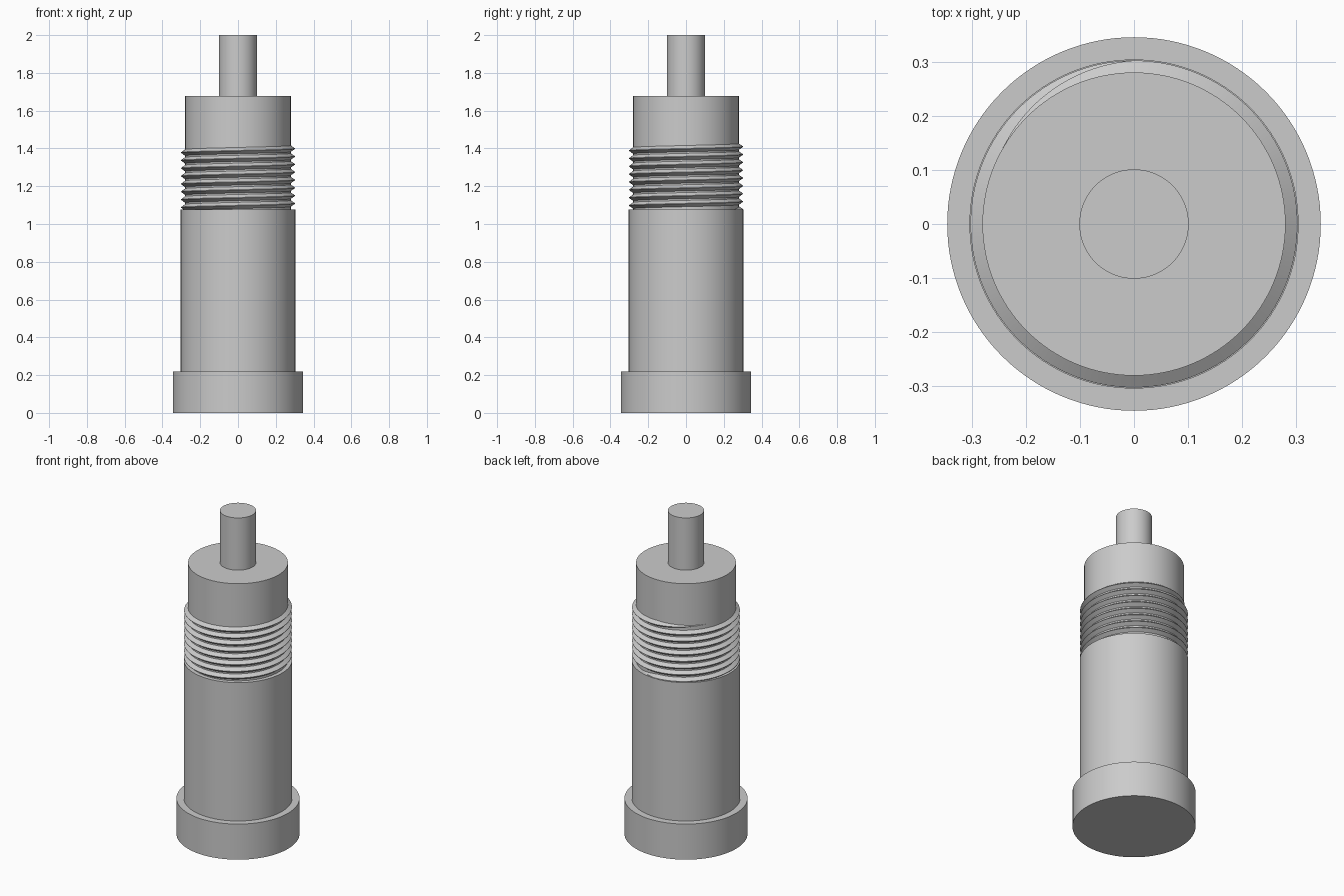
import bpy, bmesh
from math import cos, sin, radians

if "Cube" in bpy.data.objects:
    bpy.data.objects.remove(bpy.data.objects["Cube"], do_unlink=True)

# Single grey finish
grey = bpy.data.materials.new("plain grey")
grey.use_nodes = True
colour = (0.6, 0.6, 0.6, 1)
grey.diffuse_color = colour
grey.node_tree.nodes["Principled BSDF"].inputs["Base Color"].default_value = colour


def finish(obj, angle):
    obj.data.materials.append(grey)
    bpy.ops.object.select_all(action="DESELECT")
    obj.select_set(True)
    bpy.context.view_layer.objects.active = obj
    bpy.ops.object.shade_smooth_by_angle(angle=radians(angle))


def cylinder(name, radius, bottom, top):
    bpy.ops.mesh.primitive_cylinder_add(
        vertices=128, radius=radius, depth=top - bottom,
        location=(0, 0, (bottom + top) / 2))
    obj = bpy.context.object
    obj.name = name
    finish(obj, 30)


# Stepped round body
cylinder("base_flange", 0.345, 0, 0.22)
cylinder("main_barrel", 0.304, 0.22, 1.076)
cylinder("neck", 0.28, 1.076, 1.677)
cylinder("top_pin", 0.101, 1.677, 2)


def thread(name, root, crest, base_z, pitch, start, end, fade_in, fade_out):
    """Right-handed V ridge swept up a helix, tapering into the neck at its ends."""
    bm = bmesh.new()
    rings = []
    for deg in range(start, end + 1, 3):
        scale = max(0.02, min(1, (deg - start) / fade_in, (end - deg) / fade_out))
        z = base_z + pitch * deg / 360
        half = pitch * 0.47 * scale
        sunk = root - 0.004
        tip = root + (crest - root) * scale
        a = radians(deg)
        section = ((sunk, -half), (tip, -half * 0.06), (tip, half * 0.06), (sunk, half))
        rings.append([bm.verts.new((r * cos(a), r * sin(a), z + dz)) for r, dz in section])
    for lower, upper in zip(rings, rings[1:]):
        for i in range(4):
            j = (i + 1) % 4
            bm.faces.new((lower[i], upper[i], upper[j], lower[j]))
    bm.faces.new(rings[0])
    bm.faces.new(rings[-1])
    bmesh.ops.recalc_face_normals(bm, faces=bm.faces)
    mesh = bpy.data.meshes.new(name)
    bm.to_mesh(mesh)
    bm.free()
    obj = bpy.data.objects.new(name, mesh)
    bpy.context.collection.objects.link(obj)
    finish(obj, 25)


# Screw thread around the neck
thread("screw_thread", 0.28, 0.302, 1.067, 0.0415, 60, 8 * 360 + 150, 30, 60)
